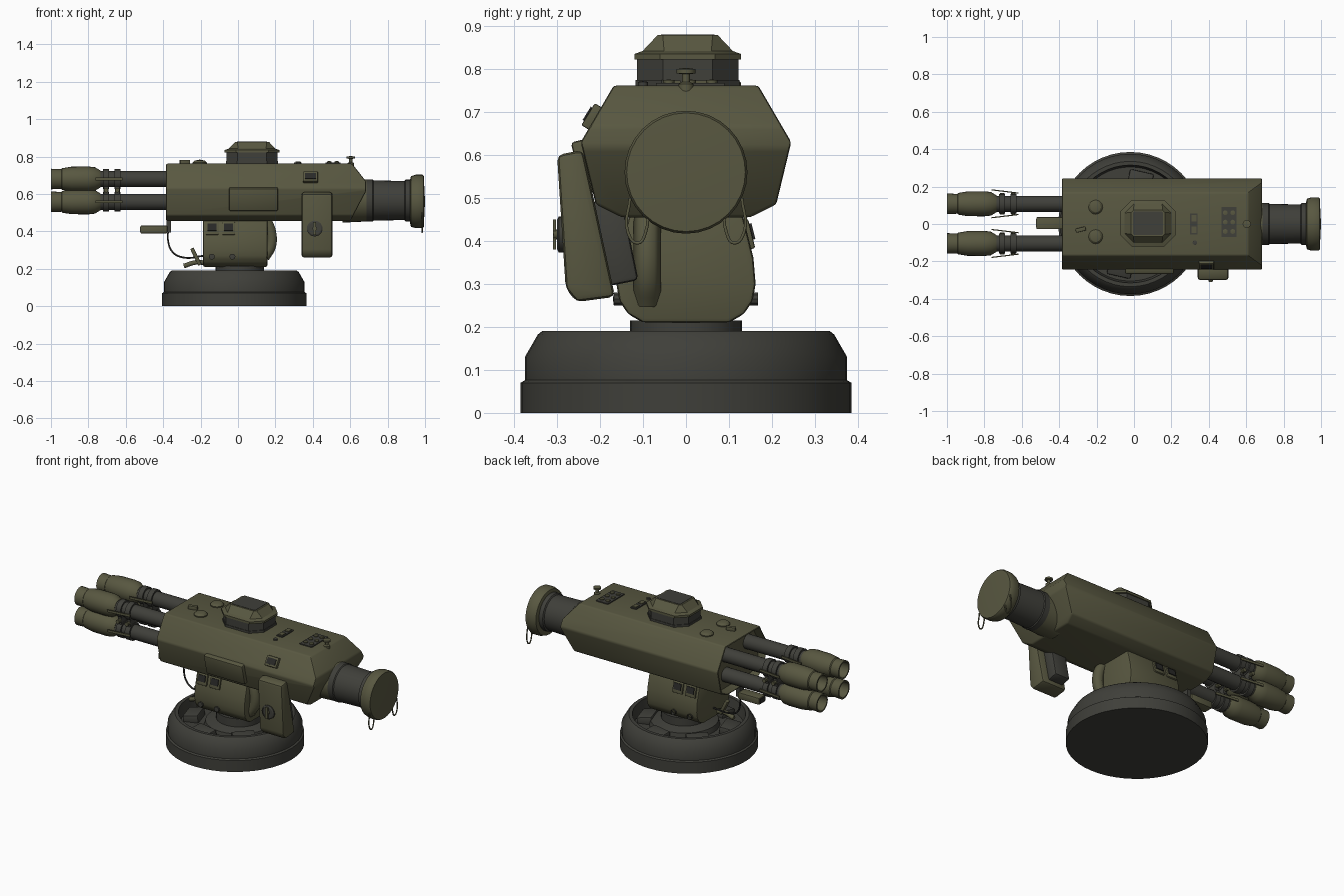
import bpy, bmesh, math
from mathutils import Matrix, Vector

cube = bpy.data.objects.get("Cube")
if cube:
    bpy.data.objects.remove(cube, do_unlink=True)


def material(name, rgb):
    m = bpy.data.materials.new(name)
    m.use_nodes = True
    m.diffuse_color = (*rgb, 1)
    m.node_tree.nodes["Principled BSDF"].inputs["Base Color"].default_value = (*rgb, 1)
    return m


OLIVE = material("olive", (0.098, 0.096, 0.052))
DARK = material("dark_grey", (0.05, 0.05, 0.042))
BLACK = material("near_black", (0.022, 0.022, 0.02))


def select(ob):
    bpy.ops.object.select_all(action="DESELECT")
    ob.select_set(True)
    bpy.context.view_layer.objects.active = ob


def finish(name, bm, mat, angle=32):
    bmesh.ops.recalc_face_normals(bm, faces=bm.faces[:])
    me = bpy.data.meshes.new(name)
    bm.to_mesh(me)
    bm.free()
    me.materials.append(mat)
    ob = bpy.data.objects.new(name, me)
    bpy.context.collection.objects.link(ob)
    select(ob)
    bpy.ops.object.shade_smooth_by_angle(angle=math.radians(angle))
    return ob


def bevel(bm, width, segs=2):
    if width:
        sharp = [e for e in bm.edges if e.calc_face_angle(0) > 0.35]
        bmesh.ops.bevel(bm, geom=sharp, offset=width, segments=segs, affect="EDGES", profile=0.5)


def loft(rings):
    """Closed solid through rings of 3D points."""
    bm = bmesh.new()
    rows = [[bm.verts.new(p) for p in ring] for ring in rings]
    n = len(rows[0])
    for a, b in zip(rows, rows[1:]):
        for i in range(n):
            j = (i + 1) % n
            bm.faces.new((a[i], a[j], b[j], b[i]))
    bm.faces.new(rows[0])
    bm.faces.new(rows[-1])
    bmesh.ops.recalc_face_normals(bm, faces=bm.faces[:])
    return bm


def extrude_x(profile, x0, x1):
    return loft([[(x, y, z) for y, z in profile] for x in (x0, x1)])


def lathe(name, profile, loc, mat, axis="Z", segs=32):
    """Revolve (radius, height) points about an axis through loc."""
    bm = bmesh.new()
    vs = [bm.verts.new((r, 0, h)) for r, h in profile]
    es = [bm.edges.new(p) for p in zip(vs, vs[1:])]
    bmesh.ops.spin(bm, geom=vs + es, cent=(0, 0, 0), axis=(0, 0, 1),
                   angle=math.tau, steps=segs, use_duplicate=False)
    bmesh.ops.remove_doubles(bm, verts=bm.verts[:], dist=1e-4)
    turn = {"Z": Matrix(), "X": Matrix.Rotation(math.pi / 2, 4, "Y"),
            "Y": Matrix.Rotation(math.pi / 2, 4, "X")}[axis]
    bm.transform(Matrix.Translation(loc) @ turn)
    return finish(name, bm, mat)


def box(name, loc, size, mat, rot=Matrix(), bev=0.0):
    bm = bmesh.new()
    bmesh.ops.create_cube(bm, size=1)
    bmesh.ops.scale(bm, vec=size, verts=bm.verts[:])
    bevel(bm, bev)
    bm.transform(Matrix.Translation(loc) @ rot)
    return finish(name, bm, mat)


def tube(name, pts, radius, mat):
    cu = bpy.data.curves.new(name, "CURVE")
    cu.dimensions = "3D"
    cu.bevel_depth, cu.bevel_resolution, cu.resolution_u = radius, 1, 5
    cu.use_fill_caps = True
    sp = cu.splines.new("BEZIER")
    sp.bezier_points.add(len(pts) - 1)
    for bp, p in zip(sp.bezier_points, pts):
        bp.co = p
        bp.handle_left_type = bp.handle_right_type = "AUTO"
    cu.materials.append(mat)
    ob = bpy.data.objects.new(name, cu)
    bpy.context.collection.objects.link(ob)
    select(ob)
    bpy.ops.object.convert(target="MESH")


def tilt(a, axis="X"):
    return Matrix.Rotation(a, 4, axis)


# Round base tray with equipment inside
lathe("base_ring", [(0, 0), (.385, 0), (.385, .07), (.375, .076), (.375, .13), (.345, .182),
                    (.335, .19), (.315, .19), (.305, .12), (0, .12)], (-.02, 0, 0), DARK, segs=48)
lathe("turntable", [(.2, .11), (.19, .15), (.13, .165), (.13, .215), (0, .215)], (.01, 0, 0), DARK)
for i in range(6):
    a = i * math.tau / 6 + .3
    box("base_equipment", (-.02 + .24 * math.cos(a), .24 * math.sin(a), .135), (.09, .13, .05),
        DARK, tilt(a, "Z") @ tilt(.15, "Y"), .008)

# Rounded pedestal
half = [(.1, .21), (.135, .23), (.155, .26), (.162, .3), (.157, .36), (.13, .47)]
bm = extrude_x(half + [(-y, z) for y, z in reversed(half)], -.187, .157)
bevel(bm, .01)
finish("pedestal", bm, OLIVE, 40)
for s in (1, -1):
    lean = tilt(s * .24)
    for x in (-.138, -.05):
        box("pedestal_hatch", (x, s * .143, .415), (.068, .02, .07), OLIVE, lean, .004)
        box("hatch_window", (x, s * .153, .422), (.048, .008, .038), BLACK, lean)
    for x in (-.14, -.03):
        lathe("pedestal_bolt", [(.016, -.012), (.016, .012), (0, .014)], (x, s * .156, .265), DARK, "Y", 10)
tube("pedestal_pipe", [(.15, -.09, .46), (.175, -.09, .4), (.175, -.09, .32), (.14, -.09, .26)], .032, OLIVE)

# Main housing with a sloped rear and a recessed muzzle end
half = [(.15, .455), (.21, .485), (.245, .63), (.168, .762)]
bm = extrude_x(half + [(-y, z) for y, z in reversed(half)], -.385, .685)
for co, no in (((.61, 0, .762), (.095, 0, .075)), ((.60, 0, .455), (.16, 0, -.085))):
    bmesh.ops.bisect_plane(bm, geom=bm.verts[:] + bm.edges[:] + bm.faces[:],
                           plane_co=co, plane_no=no, clear_outer=True)
    bmesh.ops.holes_fill(bm, edges=bm.edges[:], sides=0)
bmesh.ops.recalc_face_normals(bm, faces=bm.faces[:])
bevel(bm, .008)
bm.normal_update()
end = min(bm.faces, key=lambda f: f.calc_center_median().x)
bmesh.ops.inset_individual(bm, faces=[end], thickness=.016, depth=-.04)
finish("housing", bm, OLIVE)

# Rear neck and end cap
lathe("neck_collar", [(0, .56), (.118, .56), (.112, .69), (0, .69)], (0, 0, .565), OLIVE, "X")
lathe("neck", [(0, .68), (.112, .68), (.113, .72), (.108, .725), (.104, .89), (.112, .895),
               (.112, .925), (0, .925)], (0, 0, .565), DARK, "X")
lathe("end_cap", [(0, .92), (.118, .92), (.135, .925), (.143, .95), (.143, .985), (.138, .993),
                  (0, 1)], (0, 0, .56), OLIVE, "X")
for s in (1, -1):
    tube("cap_wire_loop", [(.985, s * .09, .5), (.985, s * .094, .42), (.985, s * .112, .395),
                           (.985, s * .135, .42), (.985, s * .13, .5)], .004, OLIVE)

# Four barrels with muzzle shrouds and clamps
for y in (.108, -.104):
    for z in (.68, .558):
        lathe("barrel", [(0, -.78), (.043, -.78), (.043, -.33), (0, -.33)], (0, y, z), DARK, "X", 20)
        lathe("muzzle_shroud", [(0, -.735), (.045, -.735), (.063, -.765), (.067, -.8), (.066, -.89),
                                (.058, -.94), (.053, -.945), (.055, -1), (.046, -1), (.042, -.93),
                                (0, -.93)], (0, y, z), OLIVE, "X", 24)
        for x in (-.705, -.645):
            lathe("barrel_clamp", [(.04, -.016), (.053, -.016), (.053, .016), (.04, .016)],
                  (x, y, z), DARK, "X", 20)
        for s in (1, -1):
            box("clamp_spring", (-.69, y + s * .066, z), (.145, .006, .014), OLIVE, tilt(-s * .12, "Z"))
    for x in (-.705, -.645):
        box("clamp_link", (x, y, .62), (.026, .07, .1), DARK, bev=.004)
        lathe("clamp_pin", [(0, -.058), (.012, -.058), (.012, .058), (0, .058)], (x, y, .62), OLIVE, "Y", 10)


# Sight on the roof: an eight-sided drum with a sloped lid
def octagon(hx, hy, c, z):
    quarter = [(hx, hy - c), (hx - c, hy)]
    pts = quarter + [(-x, y) for x, y in reversed(quarter)]
    pts += [(-x, -y) for x, y in pts]
    return [(.075 + x, .004 + y, z) for x, y in pts]


finish("sight_drum", loft([octagon(.137, .118, .06, z) for z in (.75, .83)]), DARK)
finish("sight_base_ring", loft([octagon(.14, .121, .06, z) for z in (.755, .775)]), DARK)
finish("sight_lid", loft([octagon(.147, .124, .06, .822), octagon(.147, .124, .06, .835),
                          octagon(.125, .105, .05, .842), octagon(.09, .07, .012, .879)]), OLIVE, 20)
finish("sight_lid_plate", loft([octagon(.08, .062, .006, z) for z in (.876, .881)]), DARK)

# Roof fittings
for y in (.09, -.068):
    lathe("roof_dome", [(.038, .755), (.038, .768), (.028, .778), (0, .784)], (-.205, y, 0), OLIVE, segs=20)
box("roof_lug", (-.285, -.03, .77), (.055, .022, .025), OLIVE, tilt(.25, "Z"), .003)
box("roof_slot_panel", (.32, 0, .763), (.04, .11, .01), DARK)
for y in (.03, -.03):
    box("slot_cover", (.32, y, .767), (.026, .035, .012), OLIVE)
lathe("roof_bolt", [(.012, .755), (.012, .77), (0, .772)], (.325, -.1, 0), DARK, segs=12)
box("roof_switch_panel", (.508, .01, .763), (.082, .16, .01), DARK)
for x in (.488, .528):
    for y in (-.04, .01, .06):
        lathe("switch_knob", [(.013, .76), (.013, .774), (0, .776)], (x, y, 0), OLIVE, segs=12)
lathe("rear_post", [(.045, .68), (.04, .72), (.018, .735), (.018, .765), (.009, .77), (.009, .788),
                    (.022, .79), (.022, .8), (0, .803)], (.603, 0, 0), OLIVE, segs=16)

# Flank fittings on the front side
box("flank_panel", (.083, -.234, .573), (.262, .04, .125), OLIVE, tilt(.237), .008)
box("flank_sensor", (.387, -.213, .686), (.08, .035, .06), OLIVE, tilt(-.55), .004)
box("sensor_window", (.387, -.2285, .6955), (.058, .006, .036), BLACK, tilt(-.55))

# Hanging side pod with dial and bracket
bm = extrude_x([(-.3, .6), (-.24, .612), (-.215, .5), (-.165, .27), (-.255, .258), (-.28, .29)], .34, .505)
bevel(bm, .014)
finish("side_pod", bm, OLIVE)
box("pod_bracket", (.41, -.165, .4), (.1, .07, .2), DARK, tilt(.2), .01)
lathe("pod_dial", [(.042, -.02), (.042, 0), (.034, .004), (.034, 0), (0, 0)], (.41, -.296, .415), DARK, "Y", 24)
lathe("dial_hub", [(.012, -.01), (.012, .014), (0, .014)], (.41, -.294, .415), OLIVE, "Y", 12)
box("dial_handle", (.41, -.306, .415), (.016, .008, .07), OLIVE)

# Small camera under the muzzles, with cable and lever
box("camera", (-.45, .005, .41), (.145, .065, .042), OLIVE, bev=.006)
box("camera_lens", (-.523, .005, .41), (.004, .045, .028), BLACK)
box("camera_hanger", (-.37, .005, .435), (.025, .04, .08), DARK)
tube("camera_cable", [(-.37, .01, .42), (-.375, .01, .36), (-.35, .0, .29), (-.29, -.01, .26),
                      (-.18, 0, .27)], .005, BLACK)
tube("pedestal_lever", [(-.17, -.04, .23), (-.22, -.05, .235), (-.29, -.05, .215)], .014, OLIVE)
box("lever_grip", (-.225, -.05, .265), (.02, .03, .1), OLIVE, tilt(-.45, "Y"), .004)
